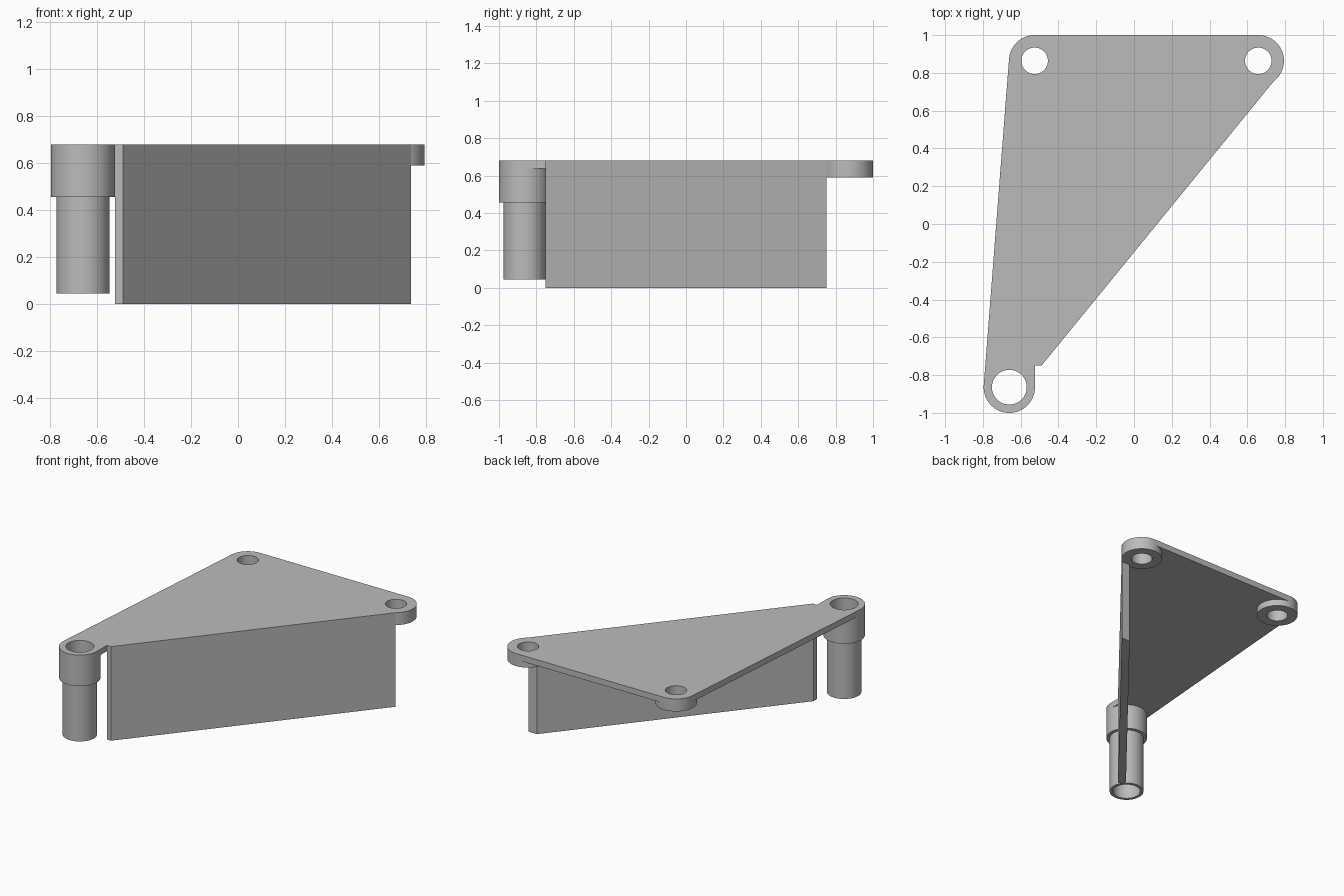
import bpy, bmesh, math
from mathutils import Vector

if "Cube" in bpy.data.objects:
    bpy.data.objects.remove(bpy.data.objects["Cube"], do_unlink=True)

grey = bpy.data.materials.new("plain grey")
grey.use_nodes = True
colour = (0.5, 0.5, 0.5, 1)
grey.diffuse_color = colour
grey.node_tree.nodes["Principled BSDF"].inputs["Base Color"].default_value = colour

TOP, PLATE_BOTTOM, BOSS_BOTTOM, SLEEVE_BOTTOM, TUBE_BOTTOM = 0.68, 0.637, 0.59, 0.455, 0.045
R = 0.136
back_right = Vector((-0.526, 0.864))
back_left = Vector((0.658, 0.864))
front = Vector((-0.66, -0.864))


def prism(name, points, z0, z1):
    """Upright solid with a polygon outline."""
    bm = bmesh.new()
    base = bm.faces.new([bm.verts.new((p[0], p[1], z0)) for p in points])
    top = bmesh.ops.extrude_face_region(bm, geom=[base])["geom"]
    bmesh.ops.translate(bm, vec=(0, 0, z1 - z0),
                        verts=[v for v in top if isinstance(v, bmesh.types.BMVert)])
    bmesh.ops.recalc_face_normals(bm, faces=bm.faces)
    mesh = bpy.data.meshes.new(name)
    bm.to_mesh(mesh)
    bm.free()
    mesh.materials.append(grey)
    ob = bpy.data.objects.new(name, mesh)
    bpy.context.collection.objects.link(ob)
    return ob


def cylinder(name, centre, r, z0, z1, n=64):
    ring = [(centre.x + r * math.cos(math.tau * i / n),
             centre.y + r * math.sin(math.tau * i / n)) for i in range(n)]
    return prism(name, ring, z0, z1)


def combine(target, tool, operation):
    mod = target.modifiers.new(operation, 'BOOLEAN')
    mod.operation, mod.solver, mod.object = operation, 'EXACT', tool
    bpy.context.view_layer.objects.active = target
    bpy.ops.object.modifier_apply(modifier=mod.name)
    bpy.data.objects.remove(tool, do_unlink=True)


# Triangular plate, with its left edge tangent to two bosses
along = (front - back_right).normalized()
side = Vector((along.y, -along.x)) * R
inner_x = front.x + R
wall_front, wall_back = (-0.49, -0.75), (0.735, 0.75)
bracket = prism("mounting_bracket", [
    back_right + Vector((0, R)), back_right + side, front + side, front,
    (inner_x, front.y), (inner_x, wall_front[1]), wall_front, wall_back,
    back_left, back_left + Vector((0, R))], PLATE_BOTTOM, TOP)

# Diagonal hanging wall
wall = prism("wall", [wall_front, wall_back, (0.667, 0.75),
                      (inner_x, -0.708), (inner_x, -0.75)], 0, TOP)
combine(bracket, wall, 'UNION')

# Bosses, front sleeve and its narrower tube
combine(bracket, cylinder("back_right_boss", back_right, R, BOSS_BOTTOM, TOP), 'UNION')
combine(bracket, cylinder("back_left_boss", back_left, R, BOSS_BOTTOM, TOP), 'UNION')
combine(bracket, cylinder("sleeve", front, R, SLEEVE_BOTTOM, TOP), 'UNION')
combine(bracket, cylinder("tube", front, 0.113, TUBE_BOTTOM, 0.55), 'UNION')

# Through holes
for centre, radius in ((back_right, 0.07), (back_left, 0.07), (front, 0.092)):
    combine(bracket, cylinder("hole", centre, radius, -0.1, 0.8), 'DIFFERENCE')

# Clean coplanar seams, then smooth the round walls
bm = bmesh.new()
bm.from_mesh(bracket.data)
bmesh.ops.remove_doubles(bm, verts=bm.verts, dist=0.0002)
bmesh.ops.dissolve_limit(bm, angle_limit=math.radians(0.5), verts=bm.verts, edges=bm.edges)
bm.to_mesh(bracket.data)
bm.free()
bpy.ops.object.select_all(action='DESELECT')
bracket.select_set(True)
bpy.context.view_layer.objects.active = bracket
bpy.ops.object.shade_smooth_by_angle(angle=math.radians(30))
